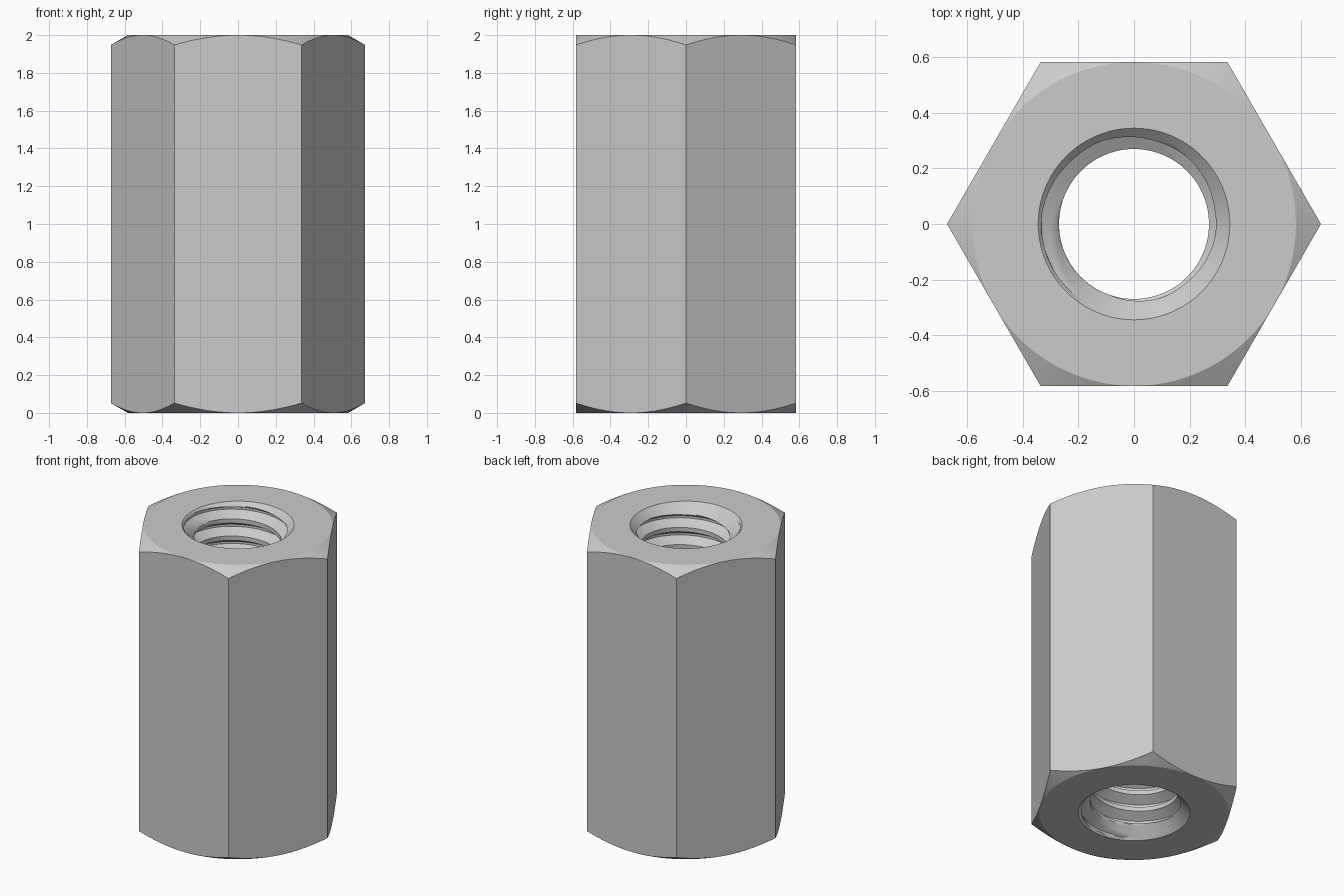
import bpy, bmesh, math

if "Cube" in bpy.data.objects:
    bpy.data.objects.remove(bpy.data.objects["Cube"])

N = 96                 # columns around the axis
ROWS = 16              # rows per thread pitch
HEIGHT = 2.0
APOTHEM = 0.583        # half the width across flats
PITCH = 0.1167
MINOR, MAJOR, MOUTH = 0.27, 0.333, 0.345


def polar(r, j, z):
    a = 2 * math.pi * j / N
    return (r * math.cos(a), r * math.sin(a), z)


def thread_radius(t):
    # Flat crest, flank, narrow flat root, flank
    if t <= 4:
        return MINOR
    if t < 9:
        return MINOR + (MAJOR - MINOR) * (t - 4) / 5
    if t <= 11:
        return MAJOR
    return MAJOR - (MAJOR - MINOR) * (t - 11) / 5


def hex_radius(j):
    a = (2 * math.pi * j / N) % (math.pi / 3) - math.pi / 6
    return APOTHEM / math.cos(a)


def bore_point(i, j):
    # Helical thread, cut by a 45 degree countersink at each end
    z = PITCH * (i / ROWS + j / N + 0.8 - 2)
    z = min(max(z, 0.0), HEIGHT)
    r = max(thread_radius(i % ROWS), MOUTH - min(z, HEIGHT - z))
    return polar(r, j, z)


bm = bmesh.new()


def grid(point, rows):
    vs = [[bm.verts.new(point(i, j)) for j in range(N + 1)] for i in range(rows)]
    for i in range(rows - 1):
        for j in range(N):
            bm.faces.new((vs[i][j], vs[i][j + 1], vs[i + 1][j + 1], vs[i + 1][j]))


# Threaded bore
grid(bore_point, ROWS * (int(HEIGHT / PITCH) + 4))


# Hexagonal body with conical corner chamfers and flat end faces
def body_point(i, j):
    rh = hex_radius(j)
    drop = (rh - APOTHEM) * math.tan(math.radians(30))
    r, z = [(MOUTH, 0), (APOTHEM, 0), (rh, drop),
            (rh, HEIGHT - drop), (APOTHEM, HEIGHT), (MOUTH, HEIGHT)][i]
    return polar(r, j, z)


grid(body_point, 6)

bmesh.ops.remove_doubles(bm, verts=bm.verts, dist=1e-5)
bmesh.ops.recalc_face_normals(bm, faces=bm.faces)
mesh = bpy.data.meshes.new("hex_coupling_nut")
bm.to_mesh(mesh)
bm.free()

nut = bpy.data.objects.new("hex_coupling_nut", mesh)
bpy.context.collection.objects.link(nut)
bpy.context.view_layer.objects.active = nut
nut.select_set(True)
bpy.ops.object.shade_smooth_by_angle(angle=math.radians(25))
